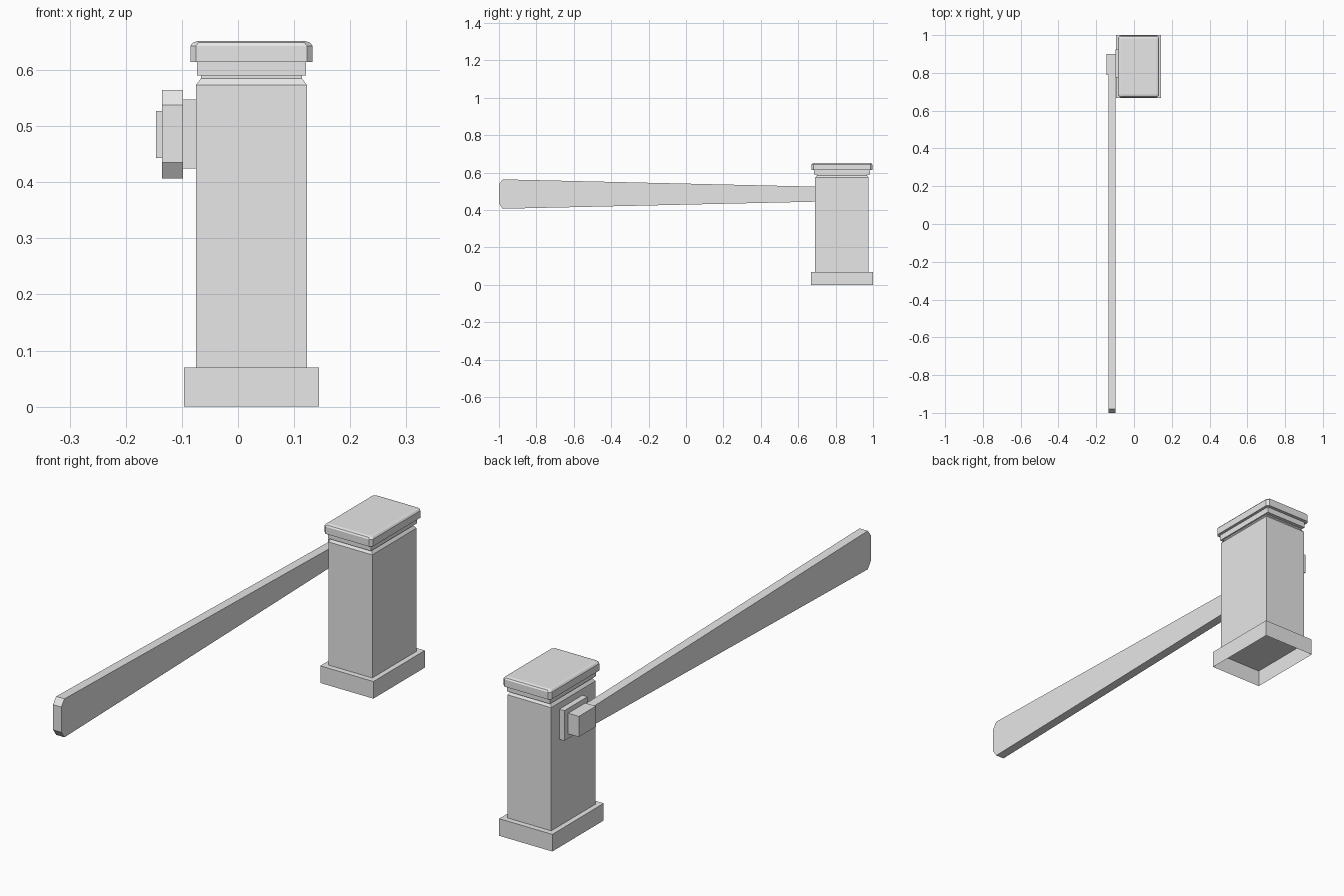
import bpy, bmesh

cube = bpy.data.objects.get("Cube")
if cube:
    bpy.data.objects.remove(cube, do_unlink=True)

grey = bpy.data.materials.new("light_grey")
grey.use_nodes = True
colour = (0.8, 0.8, 0.8, 1)
grey.diffuse_color = colour
grey.node_tree.nodes["Principled BSDF"].inputs["Base Color"].default_value = colour

CX, CY = 0.024, 0.834  # centre of the post


def finish(name, bm, recalc=True):
    if recalc:
        bmesh.ops.recalc_face_normals(bm, faces=bm.faces)
    mesh = bpy.data.meshes.new(name)
    bm.to_mesh(mesh)
    bm.free()
    mesh.materials.append(grey)
    ob = bpy.data.objects.new(name, mesh)
    bpy.context.collection.objects.link(ob)
    return ob


def ring(bm, hx, hy, z, cut=0):
    """Rectangle of vertices round the post axis, with optional cut corners."""
    pts = []
    for sx, sy in ((1, 1), (-1, 1), (-1, -1), (1, -1)):
        if cut:
            pair = [(sx * hx, sy * (hy - cut)), (sx * (hx - cut), sy * hy)]
            pts += pair if sx == sy else pair[::-1]
        else:
            pts.append((sx * hx, sy * hy))
    return [bm.verts.new((CX + x, CY + y, z)) for x, y in pts]


def stack(name, levels, bottom=True, top=True):
    """Solid of stacked rectangles: (half x, half y, z, corner cut)."""
    bm = bmesh.new()
    rings = [ring(bm, *lv) for lv in levels]
    for a, b in zip(rings, rings[1:]):
        n = len(a)
        for i in range(n):
            j = (i + 1) % n
            bm.faces.new((a[i], a[j], b[j], b[i]))
    if bottom:
        bm.faces.new(rings[0][::-1])
    if top:
        bm.faces.new(rings[-1])
    return finish(name, bm, recalc=False)


def prism(name, profile, x0, x1):
    """Extrude a (y, z) profile from x0 to x1."""
    bm = bmesh.new()
    face = bm.faces.new([bm.verts.new((x0, y, z)) for y, z in profile])
    out = bmesh.ops.extrude_face_region(bm, geom=[face])
    moved = [v for v in out["geom"] if isinstance(v, bmesh.types.BMVert)]
    bmesh.ops.translate(bm, verts=moved, vec=(x1 - x0, 0, 0))
    return finish(name, bm)


def block(name, x0, x1, y0, y1, z0, z1):
    return prism(name, [(y0, z0), (y1, z0), (y1, z1), (y0, z1)], x0, x1)


# Plinth: hollow underneath, its ledge meeting the post
stack("plinth", [(0.12, 0.166, 0), (0.12, 0.166, 0.07), (0.099, 0.143, 0.07)],
      bottom=False, top=False)

# Post with chamfered shoulder and a narrow neck
stack("post", [(0.099, 0.143, 0.07), (0.099, 0.143, 0.573),
               (0.090, 0.134, 0.585), (0.090, 0.134, 0.592)])

# Collar and cap
stack("collar", [(0.097, 0.149, 0.59), (0.097, 0.149, 0.615)])
stack("cap", [(0.109, 0.163, 0.614, 0.010), (0.109, 0.163, 0.643, 0.010),
              (0.104, 0.159, 0.649, 0.010), (0.094, 0.149, 0.652, 0.006)])

# Arm mounting on the side of the post
block("mounting_plate", -0.098, -0.075, 0.775, 0.925, 0.424, 0.547)
block("arm_hub", -0.146, -0.098, 0.79, 0.90, 0.443, 0.527)

# Tapered barrier arm with clipped tip
prism("barrier_arm", [(0.79, 0.447), (0.79, 0.523), (-0.98, 0.564),
                      (-1.0, 0.538), (-1.0, 0.435), (-0.98, 0.407)],
      -0.1355, -0.098)
